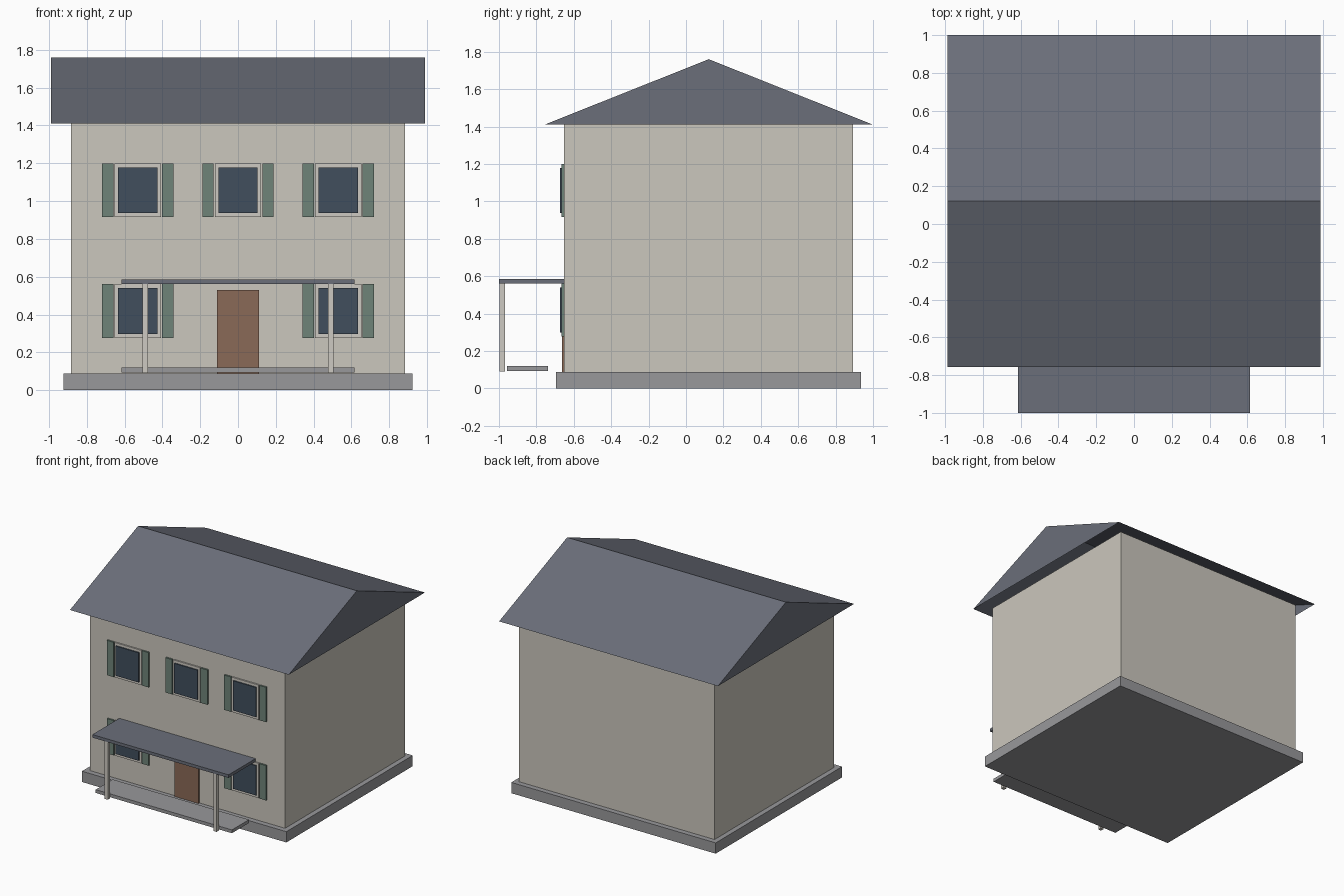
import bpy
import bmesh

cube = bpy.data.objects.get("Cube")
if cube:
    bpy.data.objects.remove(cube, do_unlink=True)


def material(name, srgb):
    """Flat material from an sRGB hex string."""
    rgb = [int(srgb[i:i + 2], 16) / 255 for i in (0, 2, 4)]
    lin = [c / 12.92 if c <= 0.04045 else ((c + 0.055) / 1.055) ** 2.4 for c in rgb]
    mat = bpy.data.materials.new(name)
    mat.use_nodes = True
    mat.diffuse_color = (*lin, 1)
    bsdf = mat.node_tree.nodes["Principled BSDF"]
    bsdf.inputs["Base Color"].default_value = (*lin, 1)
    bsdf.inputs["Roughness"].default_value = 0.9
    return mat


WALL = material("wall cream", "CBC7BD")
TRIM = material("trim cream", "CECAC2")
ROOF = material("slate roof", "6B6F7A")
STONE = material("grey stone", "98989B")
GLASS = material("dark glass", "414E5D")
SHUTTER = material("shutter green", "6F8479")
DOOR = material("door brown", "8A6A57")


def make_object(name, bm, mat):
    bmesh.ops.recalc_face_normals(bm, faces=bm.faces)
    mesh = bpy.data.meshes.new(name)
    bm.to_mesh(mesh)
    bm.free()
    mesh.materials.append(mat)
    obj = bpy.data.objects.new(name, mesh)
    bpy.context.collection.objects.link(obj)
    return obj


def box(name, x, y, z, mat):
    """Box from (min, max) ranges on each axis."""
    bm = bmesh.new()
    bmesh.ops.create_cube(bm, size=1)
    for v in bm.verts:
        for axis, (lo, hi) in enumerate((x, y, z)):
            v.co[axis] = lo if v.co[axis] < 0 else hi
    return make_object(name, bm, mat)


def gable_roof(name, half_width, profile, mat):
    """Gable roof, open underneath, from an eave-ridge-eave profile in y, z."""
    bm = bmesh.new()
    left, right = [[bm.verts.new((s * half_width, y, z)) for y, z in profile]
                   for s in (1, -1)]
    bm.faces.new(left)
    bm.faces.new(right[::-1])
    for i in range(2):
        bm.faces.new((left[i], right[i], right[i + 1], left[i + 1]))
    return make_object(name, bm, mat)


# Main house
FLOOR, EAVE, FRONT = 0.088, 1.41, -0.652
box("foundation", (-0.923, 0.923), (-0.695, 0.935), (0, FLOOR), STONE)
box("house_walls", (-0.882, 0.882), (FRONT, 0.892), (FLOOR, EAVE), WALL)
gable_roof("main_roof", 0.988, [(-0.757, EAVE), (0.122, 1.76), (1.0, EAVE)], ROOF)

# Front door
box("front_door", (-0.11, 0.11), (FRONT - 0.012, FRONT), (FLOOR, 0.53), DOOR)


# Windows with frames and shutters
def window(name, cx, cz):
    back, mid, front = FRONT, FRONT - 0.012, FRONT - 0.022
    box(name + "_frame", (cx - 0.122, cx + 0.122), (mid, back),
        (cz - 0.142, cz + 0.142), TRIM)
    box(name + "_glass", (cx - 0.104, cx + 0.104), (front, mid),
        (cz - 0.121, cz + 0.121), GLASS)
    for side, s in (("left", 1), ("right", -1)):
        sx = cx + s * 0.159
        box(f"{name}_{side}_shutter", (sx - 0.03, sx + 0.03), (mid - 0.002, back),
            (cz - 0.142, cz + 0.142), SHUTTER)


for label, cx in (("left", 0.53), ("middle", 0), ("right", -0.53)):
    window("upper_" + label + "_window", cx, 1.058)
    if cx:
        window("lower_" + label + "_window", cx, 0.419)

# Porch
box("porch_step", (-0.615, 0.615), (-0.957, -0.738), (0.093, 0.12), STONE)
box("porch_roof", (-0.615, 0.615), (-1.0, FRONT), (0.561, 0.586), ROOF)
for side, s in (("left", 1), ("right", -1)):
    box(f"porch_{side}_post", (s * 0.491 - 0.014, s * 0.491 + 0.014),
        (-0.998, -0.969), (0.09, 0.561), TRIM)
